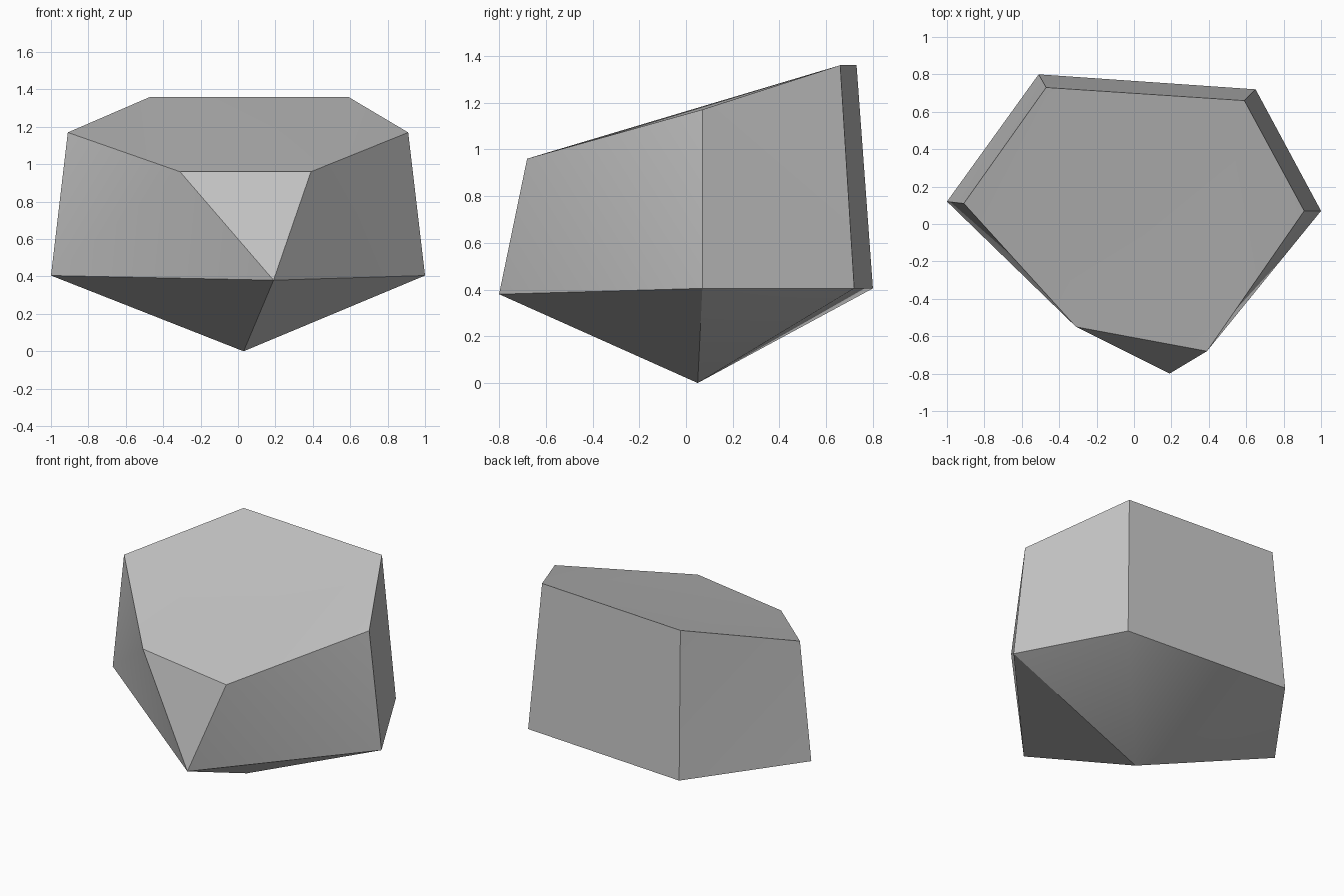
import bpy
import bmesh
from math import radians

default_cube = bpy.data.objects.get("Cube")
if default_cube:
    bpy.data.objects.remove(default_cube, do_unlink=True)


def flat_material(name, colour):
    material = bpy.data.materials.new(name)
    material.use_nodes = True
    material.diffuse_color = colour
    shader = material.node_tree.nodes["Principled BSDF"]
    shader.inputs["Base Color"].default_value = colour
    shader.inputs["Roughness"].default_value = 0.9
    return material


# Corners of the boulder: lowest point, widest girdle, sloping crown
corners = {
    "base": (0.03, 0.05, 0),
    "girdle_left": (1, 0.07, 0.405),
    "girdle_back_left": (0.65, 0.72, 0.405),
    "girdle_back_right": (-0.51, 0.8, 0.405),
    "girdle_right": (-1, 0.12, 0.405),
    "girdle_front": (0.19, -0.8, 0.38),
    "crown_left": (0.91, 0.07, 1.17),
    "crown_back_left": (0.59, 0.66, 1.36),
    "crown_back_right": (-0.47, 0.73, 1.36),
    "crown_right": (-0.91, 0.11, 1.17),
    "crown_front_right": (-0.31, -0.55, 0.96),
    "crown_front_left": (0.39, -0.68, 0.96),
}

bm = bmesh.new()
vert = {name: bm.verts.new(place) for name, place in corners.items()}


def facet(*names):
    bm.faces.new([vert[name] for name in names])


# Underside: fan from the base point to the girdle
girdle = [name for name in corners if name.startswith("girdle")]
for first, second in zip(girdle, girdle[1:] + girdle[:1]):
    facet("base", first, second)


# Sides: each panel is split along the first low to first high corner
def side_panel(low, low_far, high, high_far):
    facet(low, low_far, high)
    facet(low, high, high_far)


side_panel("girdle_back_left", "girdle_left", "crown_left", "crown_back_left")
side_panel("girdle_back_right", "girdle_back_left",
           "crown_back_left", "crown_back_right")
side_panel("girdle_back_right", "girdle_right",
           "crown_right", "crown_back_right")
side_panel("girdle_right", "girdle_front", "crown_front_right", "crown_right")
side_panel("girdle_left", "girdle_front", "crown_front_left", "crown_left")
facet("girdle_front", "crown_front_left", "crown_front_right")

# Sloping top
facet("crown_right", "crown_front_right", "crown_back_right")
facet("crown_front_right", "crown_back_left", "crown_back_right")
facet("crown_front_right", "crown_front_left", "crown_back_left")
facet("crown_front_left", "crown_left", "crown_back_left")

bmesh.ops.recalc_face_normals(bm, faces=bm.faces[:])
mesh = bpy.data.meshes.new("boulder")
bm.to_mesh(mesh)
bm.free()
mesh.materials.append(flat_material("stone grey", (0.55, 0.55, 0.55, 1)))

boulder = bpy.data.objects.new("boulder", mesh)
bpy.context.collection.objects.link(boulder)

# Soft shading across the panels, crisp main edges
bpy.ops.object.select_all(action="DESELECT")
boulder.select_set(True)
bpy.context.view_layer.objects.active = boulder
bpy.ops.object.shade_smooth_by_angle(angle=radians(30))
